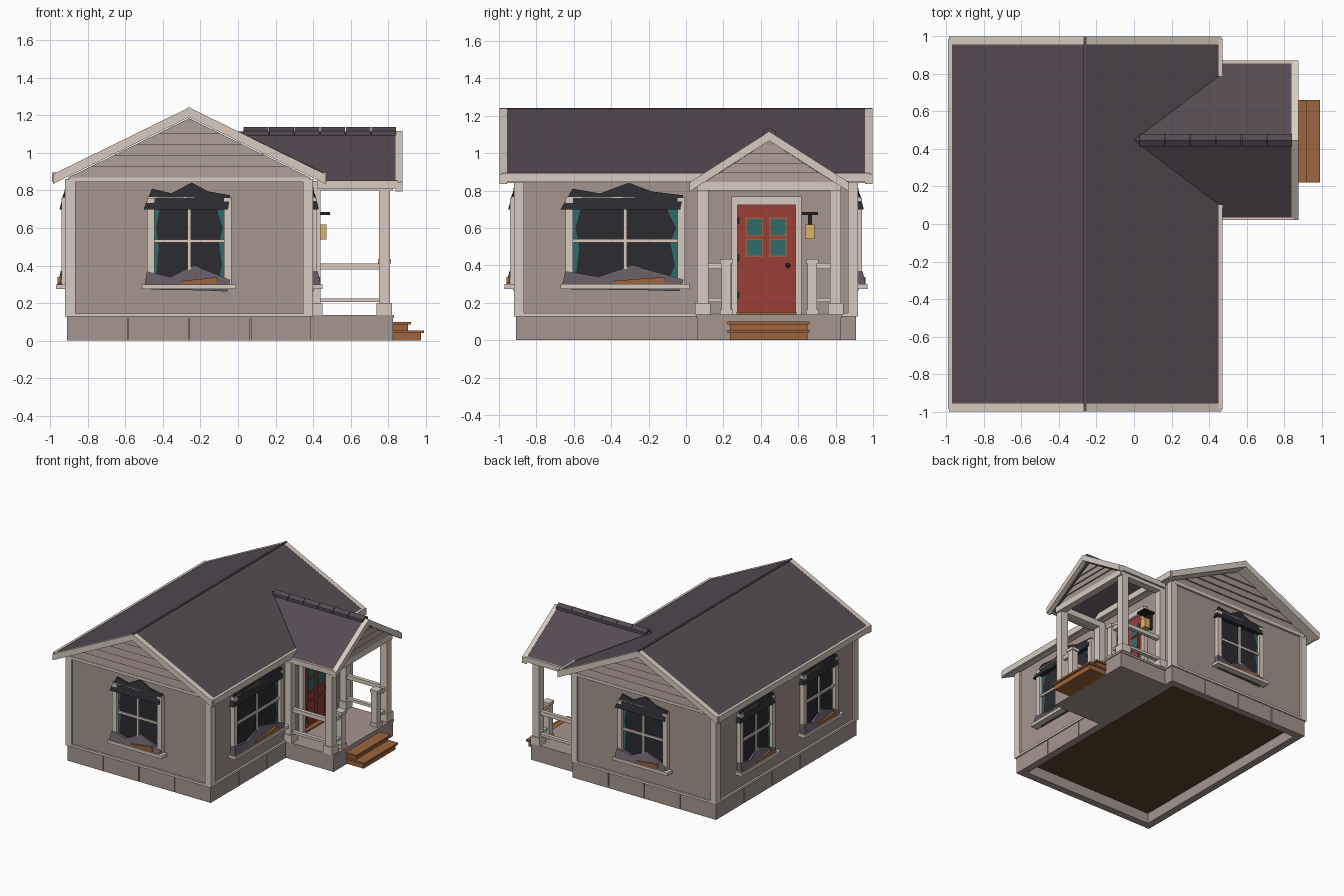
import bpy, bmesh
from math import radians
from mathutils import Matrix, Vector

if "Cube" in bpy.data.objects:
    bpy.data.objects.remove(bpy.data.objects["Cube"])

COLORS = dict(wall=(.38, .30, .275), trim=(.68, .60, .53), roof=(.09, .07, .085), soot=(.025, .024, .03),
              ash=(.12, .10, .12), glass=(.03, .15, .15), red=(.32, .05, .04), wood=(.34, .13, .045),
              floor=(.11, .055, .02), lamp=(.72, .45, .13), black=(.02, .02, .02))
MATS = {}
for n, c in COLORS.items():
    MATS[n] = bpy.data.materials.new(n)
    MATS[n].diffuse_color = (*c, 1)

I = Matrix.Identity(4)


def solid(name, a, b, mat, M=I):
    """Closed solid bridging two matching rings of points."""
    bm = bmesh.new()
    va = [bm.verts.new(M @ Vector(p)) for p in a]
    vb = [bm.verts.new(M @ Vector(p)) for p in b]
    bm.faces.new(va)
    bm.faces.new(vb[::-1])
    for i in range(len(va)):
        j = (i + 1) % len(va)
        bm.faces.new((va[i], vb[i], vb[j], va[j]))
    bmesh.ops.recalc_face_normals(bm, faces=bm.faces)
    me = bpy.data.meshes.new(name)
    bm.to_mesh(me)
    bm.free()
    me.materials.append(MATS[mat])
    ob = bpy.data.objects.new(name, me)
    bpy.context.collection.objects.link(ob)
    return ob


def prism(name, pts, d0, d1, mat, M=I):
    """Outline (u, z) pushed outward along local -y; d1 may vary per point."""
    ds = d1 if isinstance(d1, list) else [d1] * len(pts)
    return solid(name, [(u, -d0, z) for u, z in pts], [(u, -d, z) for (u, z), d in zip(pts, ds)], mat, M)


def box(name, u0, u1, z0, z1, d0, d1, mat, M=I):
    return prism(name, [(u0, z0), (u1, z0), (u1, z1), (u0, z1)], d0, d1, mat, M)


def block(name, x0, x1, y0, y1, z0, z1, mat):
    return box(name, x0, x1, z0, z1, -y0, -y1, mat)


def chevron(name, half, top, slope, thick, d0, d1, mat, M):
    e = top - slope * half
    prism(name, [(-half, e), (0, top), (half, e), (half, e - thick), (0, top - thick), (-half, e - thick)],
          d0, d1, mat, M)


def side(x, y, deg):
    return Matrix.Translation((x, y, 0)) @ Matrix.Rotation(radians(deg), 4, 'Z')


def gable_boards(name, z0, peak, slope, n, d, M):
    h = (peak - z0) / (n + .4)
    for i in range(n):
        a, b = z0 + i * h, z0 + (i + 1) * h
        ua, ub = (peak - a) / slope, (peak - b) / slope
        prism(f"{name}_{i}", [(-ua, a), (ua, a), (ub, b), (-ub, b)], d, [d + .014, d + .014, d + .003, d + .003], "wall", M)


# Wall faces: local u runs along the wall, depth is outward
CX = -.26
FRONT, BACK = side(CX, -.91, 0), side(CX, .91, 180)
RIGHT, LEFT = side(.39, 0, 90), side(-.91, 0, -90)

# House body, gable siding and rake trim
HOUSE = side(CX, 0, 0)
prism("house_walls", [(-.645, .12), (.645, .12), (.645, .865), (0, 1.185), (-.645, .865)], -.905, .905, "wall", HOUSE)
chevron("main_roof", .715, 1.24, .49, .035, -.96, .96, "roof", HOUSE)
chevron("main_soffit", .715, 1.205, .49, .015, -.96, .96, "trim", HOUSE)
for s in (-1, 1):
    chevron("main_rake_trim", .725, 1.242, .49, .052, s * .957, s * .998, "trim", HOUSE)
    box("main_eave_fascia", s * .71, s * .73, .845, .895, -.985, .985, "trim", HOUSE)
box("main_ridge_line", -.008, .008, 1.225, 1.243, -.998, .998, "roof", HOUSE)
for nm, M in (("front", FRONT), ("back", BACK)):
    gable_boards(nm + "_gable_siding", .868, 1.185, .49, 5, -.006, M)
    box(nm + "_frieze", -.64, .64, .845, .868, -.01, .012, "trim", M)

# Foundation panels, base trim and corner boards on each face
for nm, M, half, n in (("front", FRONT, .65, 4), ("back", BACK, .65, 4), ("left", LEFT, .91, 5), ("right", RIGHT, .91, 5)):
    box(nm + "_foundation", -half + .01, half - .01, 0, .13, -.06, -.008, "wall", M)
    w = 2 * half / n
    for i in range(n):
        u = -half + i * w
        box(f"{nm}_foundation_panel_{i}", u + (.003 if i else 0), u + w - (.003 if i < n - 1 else 0), 0, .13, -.02, 0, "wall", M)
    box(nm + "_base_trim", -half - .008, half + .008, .128, .146, -.03, .01, "trim", M)
    for s in (-1, 1):
        box(nm + "_corner_board", s * (half - .045), s * (half + .008), .14, .86, -.01, .01, "trim", M)
block("house_floor", -.87, .35, -.87, .87, .085, .12, "floor")


# Burnt-out windows
def window(nm, u, w, M):
    M = M @ Matrix.Translation((u, 0, 0))
    h = w / 2
    g = h - .04
    box(nm + "_glass", -g, g, .30, .72, -.01, .004, "glass", M)
    hole = [(-.95, .32), (.8, .30), (.95, .40), (.86, .52), (.97, .60), (.8, .70), (.3, .715), (-.85, .705),
            (-.95, .60), (-.88, .50)]
    prism(nm + "_broken_hole", [(a * g, z) for a, z in hole], 0, .007, "soot", M)
    for s in (-1, 1):
        box(nm + "_jamb", s * g, s * h, .29, .76, -.005, .03, "trim", M)
    box(nm + "_head", -h, h, .72, .765, -.005, .022, "trim", M)
    box(nm + "_mullion", -.009, .009, .30, .72, 0, .018, "trim", M)
    box(nm + "_crossbar", -g, g, .522, .54, 0, .018, "trim", M)
    box(nm + "_sill", -h - .025, h + .025, .275, .30, -.005, .06, "trim", M)
    soot = [(-1.08, .70), (-.88, .81), (-.42, .785), (.06, .842), (.45, .795), (.97, .775), (.92, .70)]
    prism(nm + "_scorch", [(a * h, z) for a, z in soot], -.002, [.04, .006, .016, .006, .012, .022, .04], "soot", M)
    ash = [(-1.05, .30), (-1, .37), (-.45, .34), (.12, .40), (.98, .325), (.95, .30)]
    prism(nm + "_ash", [(a * h, z) for a, z in ash], 0, [.05, .034, .03, .012, .034, .05], "ash", M)
    under = [(-1, .30), (.95, .30), (.9, .262), (.3, .268), (-.9, .272)]
    prism(nm + "_ash_below", [(a * h, z) for a, z in under], -.002, .012, "ash", M)
    prism(nm + "_splinter", [(-.2 * h, .30), (.7 * h, .305), (.65 * h, .338), (-.18 * h, .318)], .025, .05, "wood", M)


window("front_window", 0, .45, FRONT)
window("back_window", 0, .45, BACK)
window("left_window_a", -.41, .45, LEFT)
window("left_window_b", .41, .45, LEFT)
window("right_window", -.325, .64, RIGHT)

# Porch floor, posts and beams
PY = .445
block("porch_base", .385, .825, .06, .83, 0, .125, "wall")
block("porch_deck", .385, .83, .055, .835, .12, .138, "wall")
for s in (-1, 1):
    y = PY + s * .355
    for nm, x0, x1 in (("porch_post", .75, .81), ("porch_pilaster", .385, .44)):
        block(nm, x0, x1, y - .03, y + .03, .19, .81, "trim")
        block(nm + "_base", x0 - .012, x1 + .01, y - .042, y + .042, .138, .2, "trim")
    block("porch_side_beam", .385, .82, y - .03, y + .03, .80, .85, "trim")
    # railings and newels
    n = PY + s * .23
    block("newel", .753, .807, n - .026, n + .026, .138, .41, "trim")
    block("newel_cap", .746, .814, n - .034, n + .034, .41, .435, "trim")
    block("newel_foot", .746, .814, n - .034, n + .034, .138, .165, "trim")
    for z0, z1 in ((.38, .412), (.205, .226)):
        block("side_rail", .43, .76, y - .015, y + .015, z0, z1, "trim")
        block("front_rail", .765, .795, min(y, n), max(y, n), z0, z1, "trim")
block("porch_front_beam", .77, .825, PY - .38, PY + .38, .80, .845, "trim")

# Porch roof, cut along its valleys with the main roof
PORCH = side(0, PY, 90)
prism("porch_gable", [(-.35, .84), (.35, .84), (0, 1.068)], .79, .812, "wall", PORCH)
gable_boards("porch_gable_siding", .845, 1.066, .64, 4, .811, PORCH)
chevron("porch_rake_trim", .425, 1.117, .64, .05, .838, .876, "trim", PORCH)
for s in (-1, 1):
    plane = [(.84, 0), (.84, .415), (.42, .415), (.462, .35), (0, 0)]
    top = [(x, PY + s * d, 1.115 - .64 * d) for x, d in plane]
    solid("porch_roof_slope", top, [(x, y, z - .03) for x, y, z in top], "roof")
    e = PY + s * .41
    block("porch_eave_fascia", .42, .85, e, e + s * .015, .81, .852, "trim")
for i in range(6):
    x = .03 + i * .136
    chevron(f"porch_ridge_cap_{i}", .033, 1.137, .6, .025, x, x + .132, "roof", PORCH)

# Front door
D = side(.39, .43, 90)
for s in (-1, 1):
    box("door_jamb", s * .155, s * .187, .138, .765, -.01, .03, "trim", D)
box("door_head", -.187, .187, .722, .768, -.01, .034, "trim", D)
box("door", -.155, .155, .15, .722, -.01, .012, "red", D)
box("door_threshold", -.16, .16, .136, .152, 0, .045, "wood", D)
for u in (-.065, .063):
    for z in (.495, .605):
        box("door_light_frame", u - .048, u + .048, z - .05, z + .05, .01, .018, "wood", D)
        box("door_light", u - .04, u + .04, z - .042, z + .042, .01, .021, "glass", D)
    for z0, z1 in ((.18, .35), (.37, .43)):
        box("door_panel", u - .045, u + .045, z0, z1, .01, .018, "red", D)
for z in (.24, .44, .64):
    box("door_hinge", -.157, -.145, z - .018, z + .018, .01, .02, "black", D)
bpy.ops.mesh.primitive_uv_sphere_add(segments=12, ring_count=8, radius=.013, location=(.42, .545, .40))
knob = bpy.context.object
knob.name = "door_knob"
knob.data.materials.append(MATS["black"])

# Porch lamp
box("lamp_glass", .207, .258, .54, .62, .03, .08, "lamp", D)
box("lamp_bracket", .222, .243, .55, .68, -.005, .032, "black", D)
box("lamp_hood", .19, .275, .67, .685, 0, .10, "black", D)

# Steps
for nm, x1, z in (("upper", .915, .10), ("lower", .985, .055)):
    block(nm + "_step", .825, x1 - .01, .235, .65, 0 if nm == "lower" else .05, z - .015, "wood")
    block(nm + "_tread", .825, x1 + .005, .222, .66, z - .015, z, "wood")

for m in bpy.data.materials:
    if m.users and not m.is_grease_pencil:
        m.use_nodes = True
        m.node_tree.nodes["Principled BSDF"].inputs["Base Color"].default_value = m.diffuse_color
